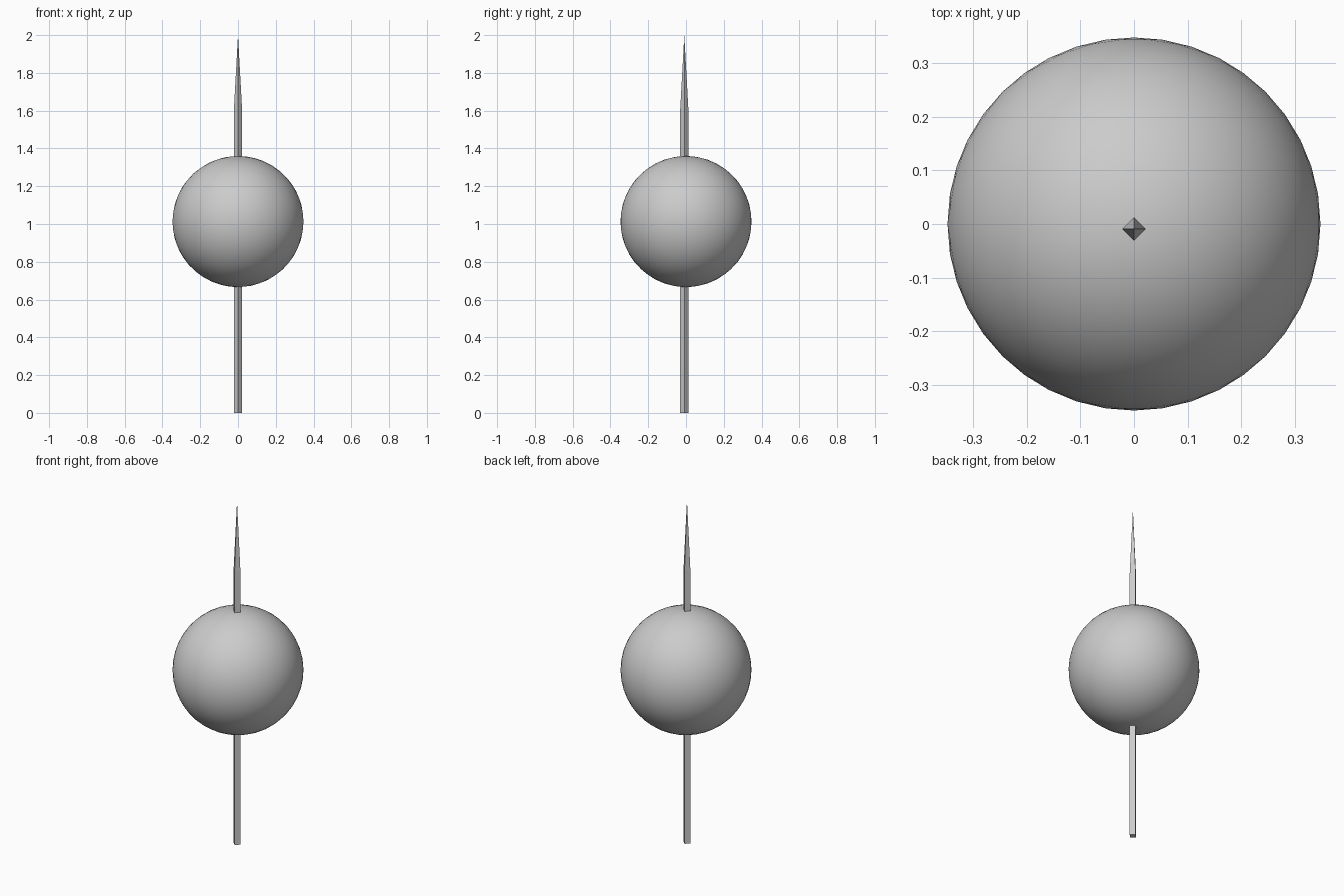
import bpy

cube = bpy.data.objects.get("Cube")
if cube:
    bpy.data.objects.remove(cube, do_unlink=True)

grey = bpy.data.materials.new("plain grey")
grey.use_nodes = True
colour = (0.6, 0.6, 0.6, 1)
grey.diffuse_color = colour
grey.node_tree.nodes["Principled BSDF"].inputs["Base Color"].default_value = colour

ROD_RADIUS = 0.022
ROD_Y = -0.009
TAPER_Z = 1.6
TOP_Z = 2.0


def finish(name, angle):
    obj = bpy.context.object
    obj.name = name
    obj.data.materials.append(grey)
    bpy.ops.object.shade_smooth_by_angle(angle=angle)
    return obj


# Ball threaded on the rod
bpy.ops.mesh.primitive_ico_sphere_add(subdivisions=4, radius=0.347, location=(0, 0, 1.013))
finish("ball", 0.6)

# Four-sided shaft, corners facing along x and y
bpy.ops.mesh.primitive_cylinder_add(vertices=4, radius=ROD_RADIUS, depth=TAPER_Z,
                                    end_fill_type='NGON', location=(0, ROD_Y, TAPER_Z / 2))
finish("shaft", 0.6)

# Pointed tip continuing the shaft
height = TOP_Z - TAPER_Z
bpy.ops.mesh.primitive_cone_add(vertices=4, radius1=ROD_RADIUS, radius2=0, depth=height,
                                end_fill_type='NOTHING',
                                location=(0, ROD_Y, TAPER_Z + height / 2))
finish("spike_tip", 0.6)
